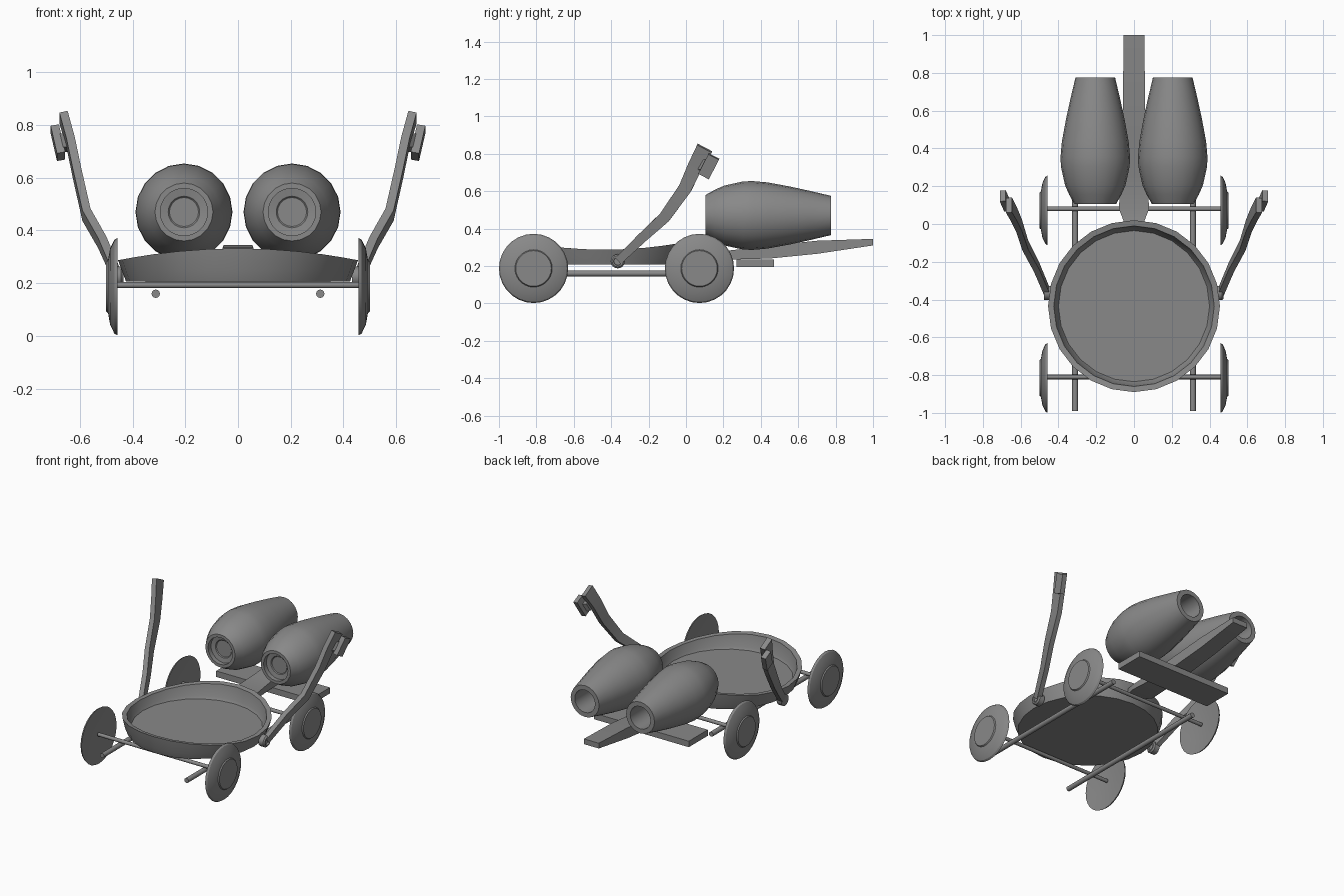
import bpy, bmesh, math
from mathutils import Vector

cube = bpy.data.objects.get("Cube")
if cube:
    bpy.data.objects.remove(cube, do_unlink=True)

GREY = (0.25, 0.25, 0.25, 1)
metal = bpy.data.materials.new("plain grey")
metal.use_nodes = True
metal.diffuse_color = GREY
metal.node_tree.nodes["Principled BSDF"].inputs["Base Color"].default_value = GREY


def finish(bm, name, loc=(0, 0, 0), smooth=True):
    bmesh.ops.remove_doubles(bm, verts=bm.verts, dist=1e-5)
    bmesh.ops.recalc_face_normals(bm, faces=bm.faces)
    mesh = bpy.data.meshes.new(name)
    bm.to_mesh(mesh)
    bm.free()
    mesh.materials.append(metal)
    obj = bpy.data.objects.new(name, mesh)
    obj.location = loc
    bpy.context.collection.objects.link(obj)
    if smooth:
        bpy.ops.object.select_all(action='DESELECT')
        obj.select_set(True)
        bpy.context.view_layer.objects.active = obj
        bpy.ops.object.shade_smooth_by_angle(angle=math.radians(32))
    return obj


def lathe(name, profile, loc, axis, segs=24, shape=None):
    """Revolve (along, radius) pairs around the named axis."""
    bm = bmesh.new()
    rings = []
    for h, r in profile:
        ring = []
        for i in range(segs):
            a = 2 * math.pi * i / segs
            u, v = r * math.cos(a), r * math.sin(a)
            co = {'X': (h, u, v), 'Y': (u, h, v), 'Z': (u, v, h)}[axis]
            ring.append(bm.verts.new(shape(Vector(co)) if shape else co))
        rings.append(ring)
    for a, b in zip(rings, rings[1:]):
        for i in range(segs):
            j = (i + 1) % segs
            bm.faces.new((a[i], a[j], b[j], b[i]))
    return finish(bm, name, loc)


def rod(name, half, r, loc, axis):
    return lathe(name, [(-half, 0), (-half, r), (half, r), (half, 0)], loc, axis, 12)


def sweep(name, sections):
    """Skin a list of four-cornered sections and cap the ends."""
    bm = bmesh.new()
    loops = [[bm.verts.new(p) for p in s] for s in sections]
    for a, b in zip(loops, loops[1:]):
        for i in range(4):
            j = (i + 1) % 4
            bm.faces.new((a[i], a[j], b[j], b[i]))
    bm.faces.new(loops[0])
    bm.faces.new(loops[-1])
    return finish(bm, name)


def section(c, u, v):
    return [c - u - v, c + u - v, c + u + v, c - u + v]


# Pan with a rim that rises at front and back
def saddle(co):
    if co.z > 0.05:
        co.z += 0.045 * (co.y / 0.455) ** 2
    return co


lathe("pan", [(0, 0), (0, 0.425), (0.04, 0.44), (0.08, 0.455), (0.08, 0.425),
              (0.035, 0.41), (0.018, 0.40), (0.018, 0)],
      (0, -0.435, 0.207), 'Z', 24, saddle)

# Pan handle: (y, half width, bottom, top)
X, Y, Z = Vector((1, 0, 0)), Vector((0, 1, 0)), Vector((0, 0, 1))
handle = [(-0.01, 0.045, 0.25, 0.29), (0.08, 0.08, 0.235, 0.27), (0.25, 0.07, 0.235, 0.285),
          (0.45, 0.062, 0.24, 0.31), (0.7, 0.058, 0.265, 0.335), (1.0, 0.055, 0.31, 0.345)]
sweep("pan_handle", [section(Vector((0, y, (lo + hi) / 2)), X * w, Z * (hi - lo) / 2)
                     for y, w, lo, hi in handle])

# Cross plank below the barrels
sweep("cross_plank", [section(Vector((s * 0.35, 0.37, 0.215)), Y * 0.1, Z * 0.02)
                      for s in (-1, 1)])

# Axles
for label, y in (("front", -0.81), ("rear", 0.08)):
    rod(label + "_axle", 0.465, 0.012, (0, y, 0.193), 'X')

barrel = [(0.04, 0), (0.04, 0.055), (0.035, 0.06), (0.03, 0.09), (0, 0.09), (0, 0.11),
          (0.05, 0.138), (0.1, 0.16), (0.2, 0.182), (0.25, 0.184), (0.33, 0.177),
          (0.45, 0.155), (0.56, 0.131), (0.67, 0.105), (0.67, 0.075),
          (0.5, 0.075), (0.5, 0)]
dome = [(0.015, 0), (0.01, 0.1), (0, 0.185), (0.012, 0.178), (0.028, 0.145),
        (0.036, 0.1), (0.043, 0.095), (0.043, 0)]
arm_path = [(0.46, -0.36, 0.23), (0.515, -0.23, 0.355), (0.575, -0.115, 0.46),
            (0.61, -0.005, 0.615), (0.635, 0.05, 0.735), (0.662, 0.1, 0.83)]

for side, s in (("left", 1), ("right", -1)):
    # Barrels, rails and wheels
    lathe(side + "_barrel", barrel, (s * 0.205, 0.105, 0.47), 'Y', 20)
    rod(side + "_rail", 0.585, 0.016, (s * 0.312, -0.405, 0.16), 'Y')
    for label, y in (("front", -0.815), ("rear", 0.072)):
        lathe(f"{label}_{side}_wheel", [(s * h, r) for h, r in dome],
              (s * 0.457, y, 0.187), 'X', 28)

    # Raised arm, widening toward its tip
    pts = [Vector((s * x, y, z)) for x, y, z in arm_path]
    sections = []
    for i, p in enumerate(pts):
        d = (pts[min(i + 1, len(pts) - 1)] - pts[max(i - 1, 0)]).normalized()
        wide = d.cross(X).normalized()
        thick = wide.cross(d).normalized()
        t = i / (len(pts) - 1)
        sections.append(section(p, wide * (0.022 + 0.022 * t), thick * 0.016))
    sweep(side + "_arm", sections)

    # Block on the outer back of the arm tip
    c = Vector((s * 0.683, 0.122, 0.733))
    d = Vector((s * 0.2, 0.45, 0.87)).normalized()
    wide = d.cross(X).normalized()
    thick = wide.cross(d).normalized()
    sweep(side + "_arm_block", [section(c + d * k, wide * 0.032, thick * 0.016)
                                for k in (-0.06, 0.06)])
    sweep(side + "_arm_bracket", [section(c - X * s * k - Y * k, wide * 0.02, d * 0.03)
                                  for k in (0, 0.035)])

    # Pivot ring at the pan side
    lathe(side + "_arm_pivot", [(-0.022, 0), (-0.022, 0.038), (0.012, 0.038), (0.02, 0.03),
                                (0.02, 0.022), (0.008, 0.02), (0.008, 0)],
          (s * 0.455, -0.365, 0.225), 'X', 16)
